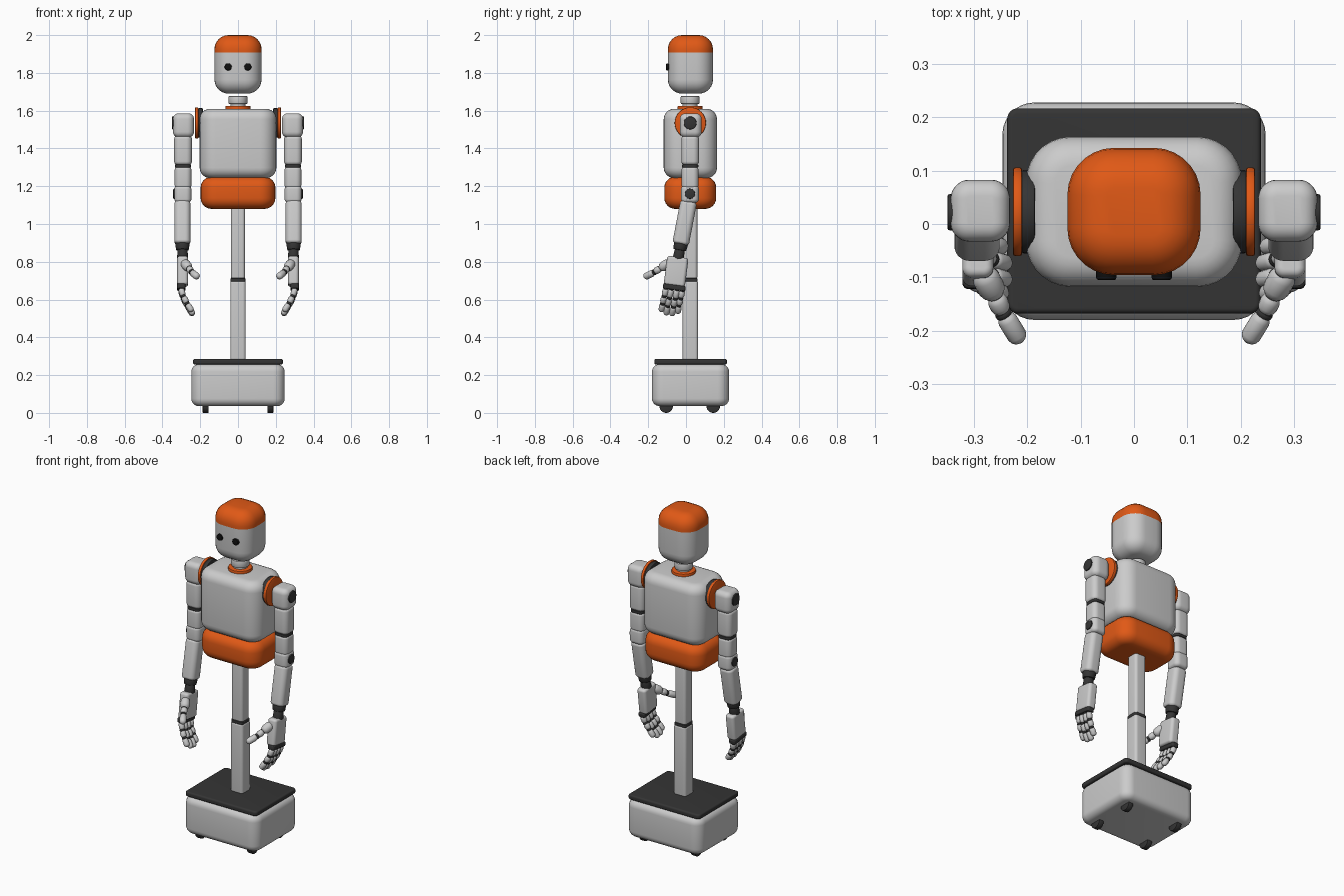
import bpy, bmesh
from mathutils import Matrix, Vector

if "Cube" in bpy.data.objects:
    bpy.data.objects.remove(bpy.data.objects["Cube"])


def material(name, rgb):
    m = bpy.data.materials.new(name)
    m.diffuse_color = (*rgb, 1)
    m.use_nodes = True
    m.node_tree.nodes["Principled BSDF"].inputs["Base Color"].default_value = m.diffuse_color
    return m


ORANGE = material("orange", (0.75, 0.10, 0.008))
DARK = material("dark_grey", (0.035, 0.035, 0.035))
BLACK = material("black", (0.005, 0.005, 0.005))


def finish(name, bm, mat=None, mirror=False):
    me = bpy.data.meshes.new(name)
    bm.to_mesh(me)
    bm.free()
    ob = bpy.data.objects.new(name, me)
    bpy.context.collection.objects.link(ob)
    if mat:
        me.materials.append(mat)
    if mirror:
        mod = ob.modifiers.new("mirror", 'MIRROR')
        mod.use_mirror_merge = False
    return ob


def rbox(name, lo, hi, rv, rh, mat=None, mirror=False, tilt=0.0):
    """Box with rounded upright edges (rv) and rounded rims (rh), tilted about x."""
    lo, hi = Vector(lo), Vector(hi)
    size = hi - lo
    bm = bmesh.new()
    bmesh.ops.create_cube(bm, size=1)
    bmesh.ops.scale(bm, vec=size, verts=bm.verts)
    up = [e for e in bm.edges if abs(e.verts[0].co.z - e.verts[1].co.z) > 1e-4]
    bmesh.ops.bevel(bm, geom=up, offset=rv, segments=7, profile=0.5, affect='EDGES')
    rim = [e for e in bm.edges if abs(e.verts[0].co.z - e.verts[1].co.z) < 1e-5]
    bmesh.ops.bevel(bm, geom=rim, offset=rh, segments=6, profile=0.5, affect='EDGES')
    bm.transform(Matrix.Translation((lo + hi) / 2) @ Matrix.Rotation(tilt, 4, 'X'))
    return finish(name, bm, mat, mirror)


def along(p, q):
    d = q - p
    return Matrix.Translation((p + q) / 2) @ d.to_track_quat('Z', 'Y').to_matrix().to_4x4()


def rod(name, p, q, r1, r2=None, mat=None, mirror=False):
    """Cylinder or cone with slightly softened rims between two points."""
    p, q = Vector(p), Vector(q)
    bm = bmesh.new()
    bmesh.ops.create_cone(bm, cap_ends=True, segments=32, radius1=r1,
                          radius2=r2 or r1, depth=(q - p).length)
    rim = [e for e in bm.edges if abs(e.verts[0].co.z - e.verts[1].co.z) < 1e-5]
    bmesh.ops.bevel(bm, geom=rim, offset=0.004, segments=2, profile=0.5, affect='EDGES')
    bm.transform(along(p, q))
    return finish(name, bm, mat, mirror)


def capsule(name, p, q, r, mat=None):
    p, q = Vector(p), Vector(q)
    half = max((q - p).length / 2 - r, 0)
    bm = bmesh.new()
    bmesh.ops.create_uvsphere(bm, u_segments=16, v_segments=9, radius=r)
    for v in bm.verts:
        v.co.z += half if v.co.z > 0 else -half
    bm.transform(along(p, q))
    return finish(name, bm, mat, True)


def digit(name, pts, r):
    """Jointed finger: grey capsules with dark joints between them."""
    pts = [Vector(p) for p in pts]
    for i, (a, b) in enumerate(zip(pts, pts[1:])):
        capsule(f"{name}_segment_{i}", a, b, r)
        d = (b - a).normalized() * 0.006
        rod(f"{name}_joint_{i}", a - d, a + d, r * 0.85, mat=DARK, mirror=True)


# Mobile base, deck and wheels
rbox("base", (-0.247, -0.18, 0.036), (0.247, 0.228, 0.258), 0.06, 0.04)
rbox("base_deck", (-0.238, -0.168, 0.256), (0.238, 0.217, 0.286), 0.02, 0.01, DARK)
for i, y in enumerate((-0.105, 0.144)):
    rod(f"wheel_{i}", (0.155, y, 0.036), (0.187, y, 0.036), 0.036, mat=DARK, mirror=True)

# Telescopic column
rbox("column_lower", (-0.041, -0.018, 0.28), (0.041, 0.064, 0.698), 0.016, 0.01)
rbox("column_ring", (-0.039, -0.016, 0.695), (0.039, 0.062, 0.713), 0.012, 0.004, DARK)
rbox("column_upper", (-0.037, -0.014, 0.71), (0.037, 0.060, 1.10), 0.016, 0.01)

# Torso
rbox("abdomen", (-0.198, -0.115, 1.08), (0.198, 0.16, 1.25), 0.085, 0.058, ORANGE)
rbox("chest", (-0.203, -0.118, 1.243), (0.203, 0.164, 1.61), 0.085, 0.055)

# Neck and head
rod("collar", (0, 0.022, 1.60), (0, 0.022, 1.626), 0.066, mat=ORANGE)
rod("neck_lower", (0, 0.022, 1.62), (0, 0.022, 1.64), 0.04)
rod("neck", (0, 0.022, 1.636), (0, 0.022, 1.677), 0.05)
head = rbox("head", (-0.125, -0.096, 1.69), (0.125, 0.143, 2.0), 0.088, 0.075)
bm = bmesh.new()
bm.from_mesh(head.data)
bmesh.ops.bisect_plane(bm, geom=bm.verts[:] + bm.edges[:] + bm.faces[:],
                       plane_co=(0, 0, 1.908), plane_no=(0, 0, 1))
cap = bm.copy()
for part, above in ((bm, True), (cap, False)):
    cut = [f for f in part.faces if (f.calc_center_median().z > 1.908) == above]
    bmesh.ops.delete(part, geom=cut, context='FACES')
bm.to_mesh(head.data)
bm.free()
finish("head_cap", cap, ORANGE)
rod("eye", (0.052, -0.105, 1.832), (0.052, -0.07, 1.832), 0.019, mat=BLACK, mirror=True)

# Shoulders
rod("shoulder_plate", (0.186, 0.023, 1.535), (0.211, 0.023, 1.535), 0.078, mat=DARK, mirror=True)
rod("shoulder_disc", (0.210, 0.023, 1.535), (0.227, 0.023, 1.535), 0.083, mat=ORANGE, mirror=True)
rbox("shoulder", (0.233, -0.033, 1.458), (0.344, 0.083, 1.586), 0.035, 0.03, mirror=True)
rod("shoulder_cap", (0.32, 0.022, 1.535), (0.35, 0.022, 1.535), 0.034, mat=DARK, mirror=True)

# Upper arm and elbow
rbox("upper_arm", (0.244, -0.025, 1.313), (0.338, 0.069, 1.468), 0.03, 0.018, mirror=True)
rbox("arm_ring", (0.249, -0.021, 1.298), (0.333, 0.065, 1.316), 0.025, 0.004, DARK, True)
rbox("lower_upper_arm", (0.247, -0.023, 1.19), (0.335, 0.066, 1.302), 0.028, 0.015, mirror=True)
rbox("elbow", (0.247, -0.026, 1.112), (0.337, 0.068, 1.205), 0.028, 0.02, mirror=True)
rod("elbow_cap", (0.32, 0.021, 1.16), (0.343, 0.021, 1.16), 0.027, mat=DARK, mirror=True)

# Forearm and wrist
rbox("forearm", (0.252, -0.051, 0.892), (0.337, 0.037, 1.122), 0.028, 0.016, None, True, -0.19)
rod("wrist_upper", (0.294, -0.026, 0.90), (0.294, -0.033, 0.862), 0.038, 0.034, DARK, True)
rod("wrist_lower", (0.294, -0.033, 0.865), (0.293, -0.041, 0.815), 0.026, 0.03, DARK, True)

# Hand
rbox("palm", (0.264, -0.109, 0.672), (0.322, 0.004, 0.826), 0.018, 0.014, None, True, -0.13)
rbox("knuckle_bar", (0.278, -0.122, 0.652), (0.322, -0.002, 0.678), 0.012, 0.006, DARK, True, -0.13)
for i, (y, k) in enumerate(((-0.108, 0.95), (-0.078, 1.05), (-0.046, 1.05), (-0.017, 0.93))):
    path = ((0, 0, 0), (-0.014, -0.010, -0.046), (-0.035, -0.019, -0.086), (-0.064, -0.027, -0.132))
    z = 0.655 - 0.13 * (y + 0.06)
    digit(f"finger_{i}", [(0.303 + a * k, y + b * k + (y + 0.06) * -0.05, z + c * k)
                          for a, b, c in path], 0.0165)
capsule("thumb_base", (0.287, -0.085, 0.80), (0.258, -0.138, 0.762), 0.026)
digit("thumb", [(0.262, -0.132, 0.768), (0.245, -0.168, 0.745), (0.212, -0.222, 0.718)], 0.019)

# Smooth shading with sharp edges kept
bpy.ops.object.select_all(action='SELECT')
bpy.context.view_layer.objects.active = head
bpy.ops.object.shade_smooth_by_angle()
